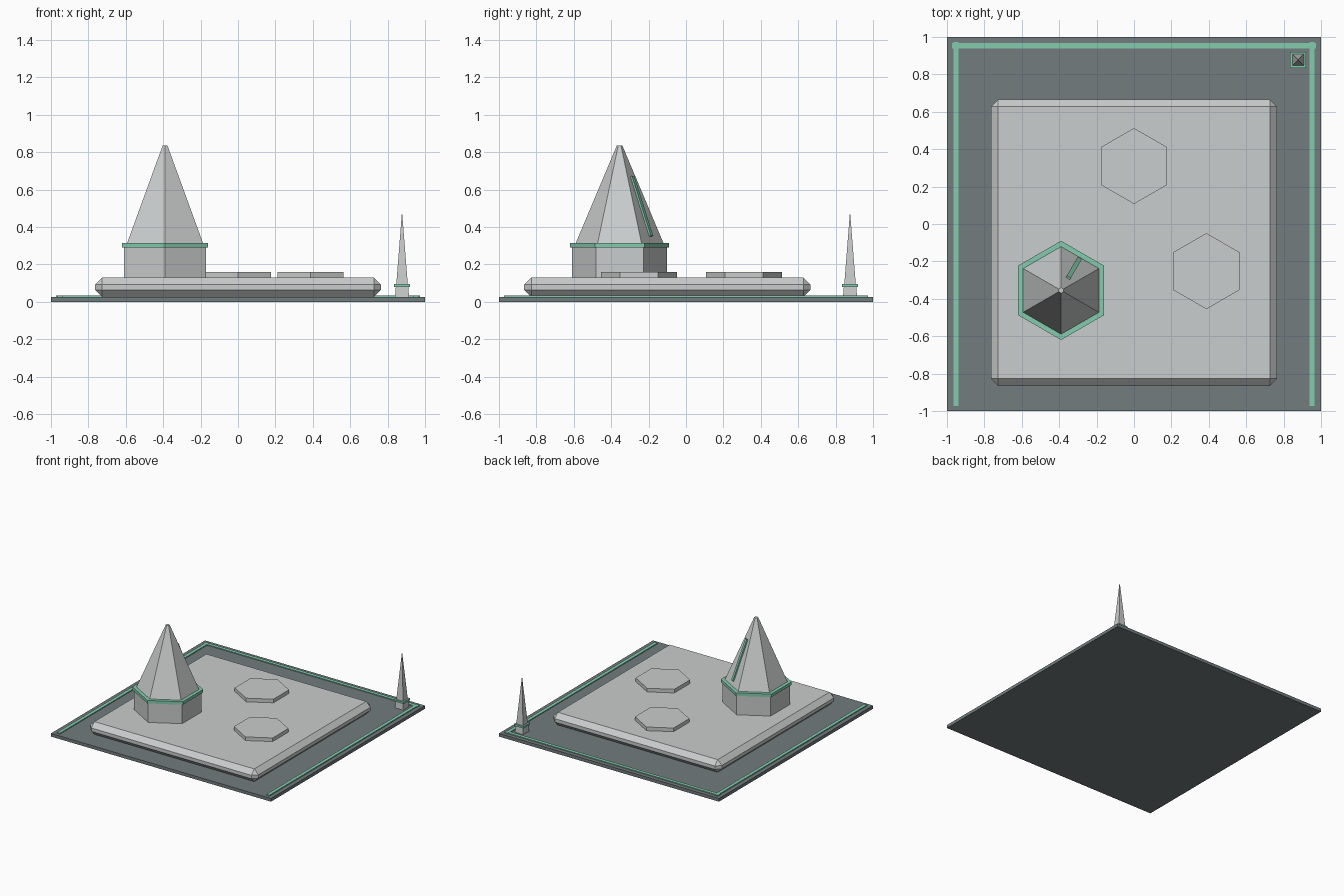
import bpy, math
from mathutils import Vector, Matrix

if "Cube" in bpy.data.objects:
    bpy.data.objects.remove(bpy.data.objects["Cube"])


def material(name, rgb):
    m = bpy.data.materials.new(name)
    m.diffuse_color = (*rgb, 1)
    m.use_nodes = True
    m.node_tree.nodes["Principled BSDF"].inputs["Base Color"].default_value = m.diffuse_color
    return m


SLATE = material("slate grey", (0.17, 0.20, 0.21))
STONE = material("pale stone", (0.59, 0.61, 0.61))
GREEN = material("mint green", (0.23, 0.60, 0.42))


def box(name, lo, hi, mat):
    bpy.ops.mesh.primitive_cube_add(size=1)
    ob = bpy.context.object
    ob.name = name
    lo, hi = Vector(lo), Vector(hi)
    ob.data.transform(Matrix.Translation((lo + hi) / 2) @ Matrix.Diagonal((*(hi - lo), 1)))
    ob.data.materials.append(mat)
    return ob


def frustum(name, sides, xy, z0, z1, r0, r1, mat, turn):
    bpy.ops.mesh.primitive_cone_add(vertices=sides, radius1=r0, radius2=r1, depth=z1 - z0)
    ob = bpy.context.object
    ob.name = name
    ob.data.transform(Matrix.Translation((*xy, (z0 + z1) / 2)) @ Matrix.Rotation(turn, 4, 'Z'))
    ob.data.materials.append(mat)
    return ob


# Ground plate with mint edge strips on the back and both sides
box("ground_plate", (-1, -1, 0), (1, 1, 0.026), SLATE)
box("back_strip", (-0.972, 0.939, 0.02), (0.972, 0.967, 0.033), GREEN)
for side, x in (("left", -0.952), ("right", 0.952)):
    box(side + "_strip", (x - 0.014, -0.972, 0.02), (x + 0.014, 0.972, 0.0335), GREEN)

# Chamfered platform
platform = box("platform", (-0.765, -0.865, 0.026), (0.765, 0.665, 0.13), STONE)
bevel = platform.modifiers.new("chamfer", 'BEVEL')
bevel.width = 0.038
bevel.segments = 1

# Low hexagonal pads
for i, xy in enumerate(((0, 0.31), (0.387, -0.252))):
    frustum(f"hex_pad_{i + 1}", 6, xy, 0.125, 0.16, 0.203, 0.203, STONE, 0)

# Hexagonal tower: body, collar, spire
T = (-0.39, -0.355)
frustum("tower_body", 6, T, 0.125, 0.295, 0.254, 0.254, STONE, 0)
frustum("tower_collar", 6, T, 0.29, 0.315, 0.265, 0.265, GREEN, 0)
frustum("tower_spire", 6, T, 0.315, 0.835, 0.234, 0.015, STONE, 0)

# Mint fin lying on one spire face
out = Vector((math.cos(math.radians(60)), math.sin(math.radians(60)), 0))
side = Vector((-out.y, out.x, 0))
low = Vector((*T, 0.35)) + out * 0.190
high = Vector((*T, 0.67)) + out * 0.073
along = (high - low).normalized()
normal = side.cross(along).normalized()
fin = box("spire_fin", (-0.0125, -0.008, 0), (0.0125, 0.011, (high - low).length), GREEN)
if normal.dot(out) < 0:
    normal = -normal
across = normal.cross(along)
frame = Matrix((across, normal, along)).transposed().to_4x4()
fin.data.transform(Matrix.Translation(low) @ frame)

# Corner obelisk: foot, collar, needle
O, R2, Q = (0.877, 0.877), math.sqrt(2), math.pi / 4
frustum("obelisk_foot", 4, O, 0.02, 0.085, 0.038 * R2, 0.033 * R2, STONE, Q)
frustum("obelisk_collar", 4, O, 0.08, 0.095, 0.043 * R2, 0.043 * R2, GREEN, Q)
frustum("obelisk_needle", 4, O, 0.09, 0.467, 0.031 * R2, 0.002, STONE, Q)
